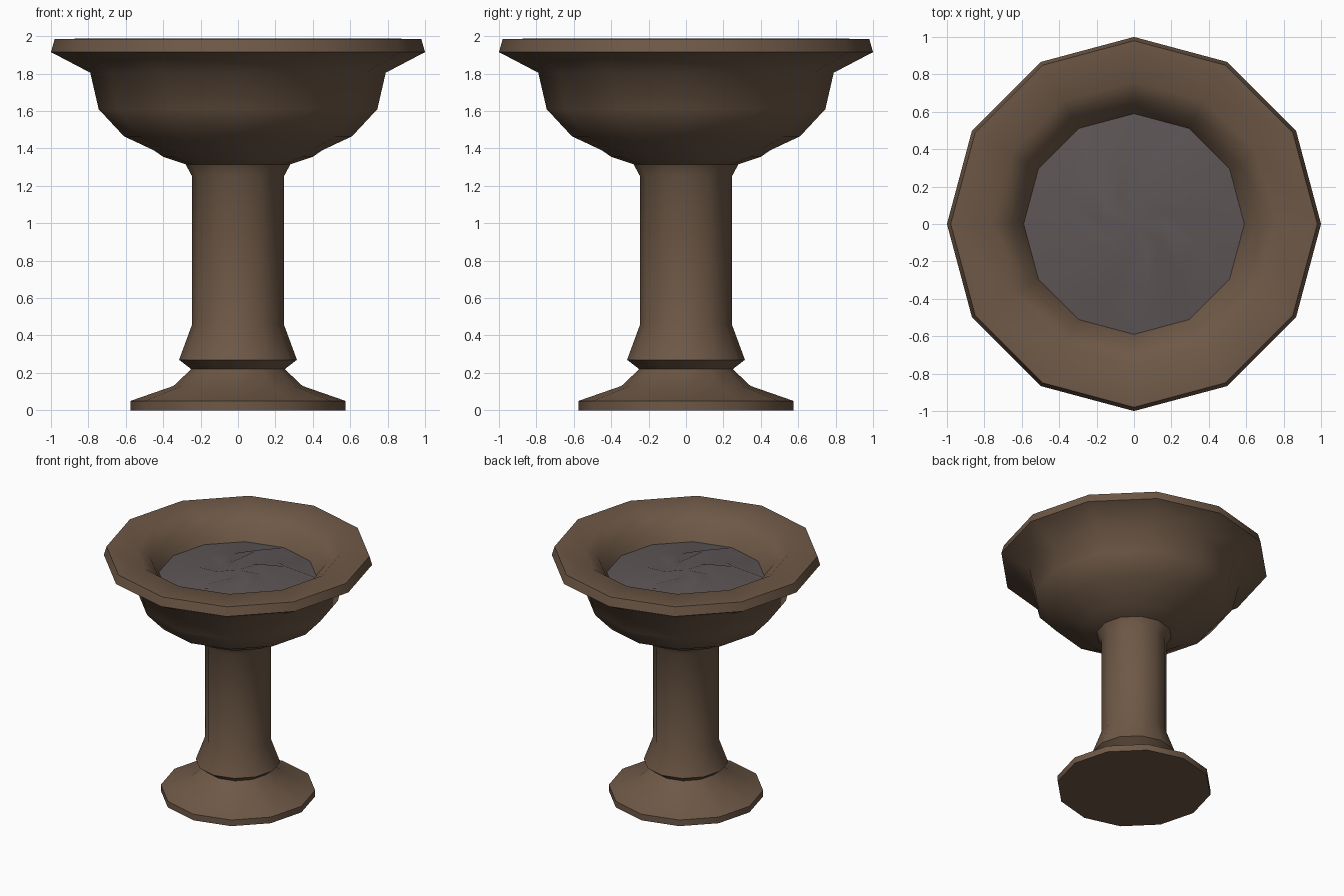
import bpy, bmesh, math

if "Cube" in bpy.data.objects:
    bpy.data.objects.remove(bpy.data.objects["Cube"])

SIDES = 12

def material(name, rgb):
    m = bpy.data.materials.new(name)
    m.diffuse_color = (*rgb, 1)
    m.use_nodes = True
    m.node_tree.nodes["Principled BSDF"].inputs["Base Color"].default_value = m.diffuse_color
    return m

def finish(bm, name, mat, angle):
    bmesh.ops.recalc_face_normals(bm, faces=bm.faces)
    me = bpy.data.meshes.new(name)
    bm.to_mesh(me)
    bm.free()
    ob = bpy.data.objects.new(name, me)
    bpy.context.collection.objects.link(ob)
    me.materials.append(mat)
    bpy.ops.object.select_all(action='DESELECT')
    ob.select_set(True)
    bpy.context.view_layer.objects.active = ob
    bpy.ops.object.shade_smooth_by_angle(angle=math.radians(angle))
    return ob

def ring(bm, r, z, turn=0.0):
    """Ring of vertices; z may be a function of the index."""
    out = []
    for i in range(SIDES):
        a = 2 * math.pi * i / SIDES + turn
        h = z(i) if callable(z) else z
        out.append(bm.verts.new((r * math.cos(a), r * math.sin(a), h)))
    return out

def bridge(bm, a, b):
    for i in range(SIDES):
        j = (i + 1) % SIDES
        bm.faces.new((a[i], a[j], b[j], b[i]))

def lathe(name, profile, mat, cap_bottom=False):
    bm = bmesh.new()
    rings = [ring(bm, r, z) for r, z in profile]
    for a, b in zip(rings, rings[1:]):
        bridge(bm, a, b)
    if cap_bottom:
        bm.faces.new(rings[0][::-1])
    return finish(bm, name, mat, 65)

stone = material("brown_stone", (0.155, 0.098, 0.062))
ash = material("grey_ash", (0.11, 0.092, 0.095))

# foot, column and bowl, all twelve-sided turned shapes
lathe("foot", [(0.575, 0), (0.575, 0.05), (0.345, 0.13), (0.25, 0.22)], stone, True)
lathe("column", [(0.25, 0.22), (0.315, 0.27), (0.245, 0.46), (0.245, 1.25),
                 (0.28, 1.315)], stone)
lathe("bowl", [(0.28, 1.315), (0.40, 1.355), (0.45, 1.39), (0.61, 1.465),
               (0.745, 1.61), (0.79, 1.805), (1.0, 1.915), (0.98, 1.985),
               (0.76, 1.988), (0.65, 1.90), (0.59, 1.79)], stone)

# swirling heap of ash filling the bowl
bm = bmesh.new()
outer = ring(bm, 0.59, 1.79)
mid = ring(bm, 0.36, lambda i: 1.84 if i % 2 else 1.80, math.radians(12))
inner = ring(bm, 0.17, lambda i: 1.85 if i % 2 else 1.82, math.radians(28))
bridge(bm, outer, mid)
bridge(bm, mid, inner)
centre = bm.verts.new((0, 0, 1.835))
for i in range(SIDES):
    bm.faces.new((inner[i], inner[(i + 1) % SIDES], centre))
finish(bm, "ash_heap", ash, 80)
